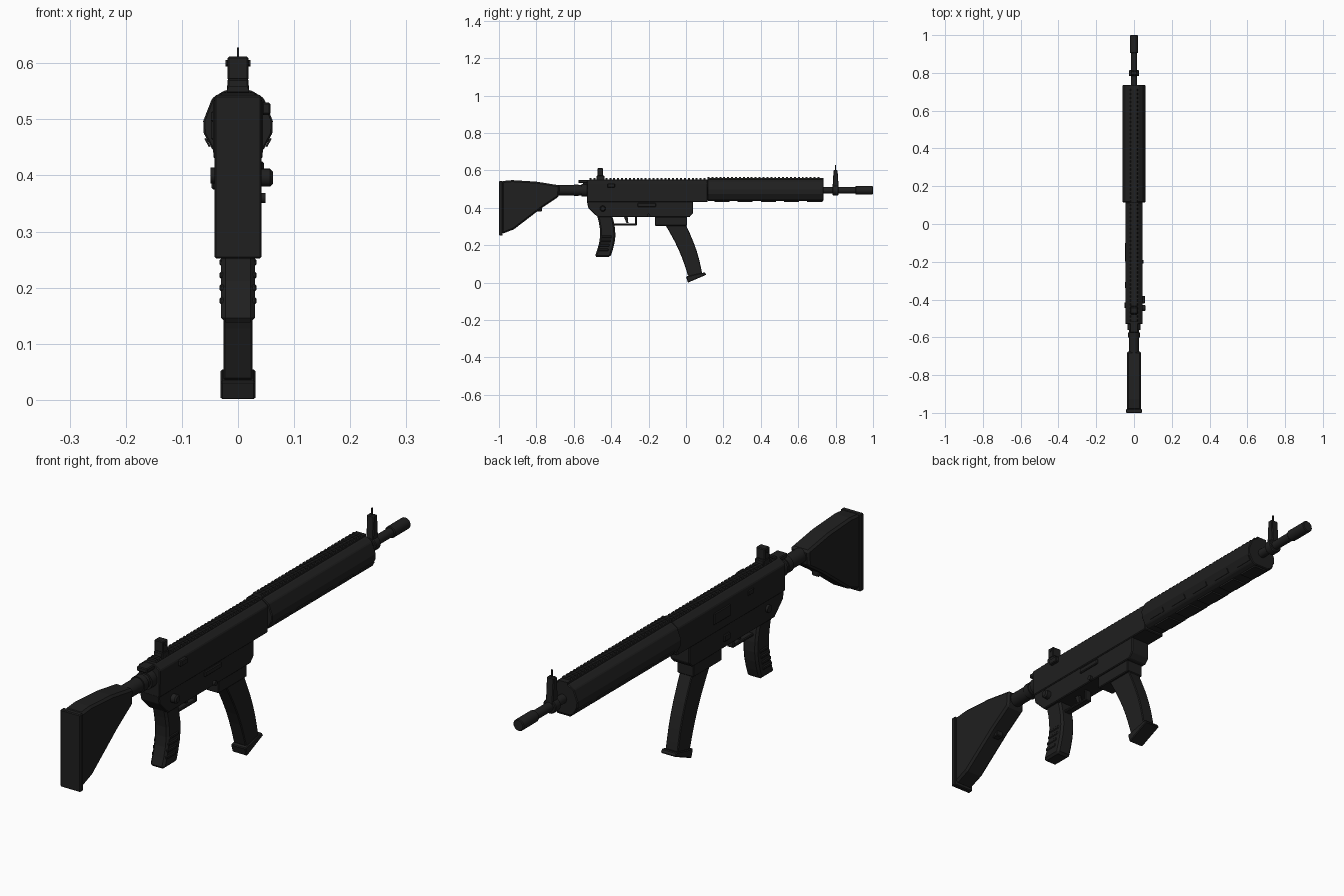
import bpy, bmesh, math
from mathutils import Vector

if "Cube" in bpy.data.objects:
    bpy.data.objects.remove(bpy.data.objects["Cube"], do_unlink=True)

BLACK = bpy.data.materials.new("matte black")
BLACK.use_nodes = True
BLACK.diffuse_color = (.014, .014, .014, 1)
BLACK.node_tree.nodes["Principled BSDF"].inputs["Base Color"].default_value = BLACK.diffuse_color

# Shared dimensions
BORE = .494
FINE = .003
RECEIVER_BACK, RECEIVER_FRONT, HANDGUARD_FRONT = -.53, .115, .735
RAIL_HALF = .02


def dress(ob, name, bevel):
    """Name, colour and optionally chamfer a part."""
    ob.name = ob.data.name = name
    ob.data.materials.append(BLACK)
    if bevel:
        modifier = ob.modifiers.new("chamfer", "BEVEL")
        modifier.width = bevel
        modifier.segments = 1
        modifier.limit_method = "ANGLE"
    return ob


def extrude(bm, points, offset):
    face = bm.faces.new([bm.verts.new(p) for p in points])
    geom = bmesh.ops.extrude_face_region(bm, geom=[face])["geom"]
    verts = [item for item in geom if isinstance(item, bmesh.types.BMVert)]
    bmesh.ops.translate(bm, verts=verts, vec=offset)


def finish(name, bm, bevel=0):
    bmesh.ops.recalc_face_normals(bm, faces=bm.faces)
    mesh = bpy.data.meshes.new(name)
    bm.to_mesh(mesh)
    bm.free()
    ob = bpy.data.objects.new(name, mesh)
    bpy.context.collection.objects.link(ob)
    return dress(ob, name, bevel)


def side(name, outline, half, bevel=FINE, x=0):
    """Side outline (y, z) given a thickness across the model."""
    bm = bmesh.new()
    extrude(bm, [(x - half, y, z) for y, z in outline], Vector((half + half, 0, 0)))
    return finish(name, bm, bevel)


def box(name, half, back, front, low, high, x=0, bevel=FINE):
    corners = [(back, low), (front, low), (front, high), (back, high)]
    return side(name, corners, half, bevel, x)


def section(name, half_outline, back, front, bevel=FINE):
    """Half cross-section (x, z), mirrored and run along the barrel axis."""
    bm = bmesh.new()
    loop = half_outline + [(-x, z) for x, z in reversed(half_outline)]
    extrude(bm, [(x, back, z) for x, z in loop], Vector((0, front - back, 0)))
    return finish(name, bm, bevel)


def bowed(name, top, bottom, widths, bow, half, bevel):
    """Hanging part with a curved centre line and changing width."""
    steps = 6
    rear, fore = [], []
    for i in range(steps + 1):
        t = i / steps
        centre = Vector(top).lerp(Vector(bottom), t)
        centre.x += bow * math.sin(math.pi * t)
        reach = (widths[0] + (widths[1] - widths[0]) * t) / 2
        rear.append((centre.x - reach, centre.y))
        fore.append((centre.x + reach, centre.y))
    return side(name, rear + fore[::-1], half, bevel)


def round_part(name, radius, centre, length, turn, bevel=0):
    bpy.ops.mesh.primitive_cylinder_add(vertices=20, radius=radius, depth=length,
                                        location=centre, rotation=turn)
    bpy.ops.object.shade_smooth_by_angle(angle=math.radians(35))
    return dress(bpy.context.object, name, bevel)


def tube(name, radius, back, front, bevel=0):
    """Round part on the barrel axis."""
    centre = (0, (back + front) / 2, BORE)
    return round_part(name, radius, centre, front - back, (math.pi / 2, 0, 0), bevel)


def pin(name, radius, x, y, z, length, bevel=0):
    """Round part lying across the model."""
    return round_part(name, radius, (x, y, z), length, (0, math.pi / 2, 0), bevel)


def rail(name, back, front, base, top, pitch=.021):
    """Toothed sight rail."""
    bm = bmesh.new()
    root, run = top - .007, front - back
    extrude(bm, [(-RAIL_HALF, back, base), (RAIL_HALF, back, base),
                 (RAIL_HALF, back, root), (-RAIL_HALF, back, root)], Vector((0, run, 0)))
    crest = RAIL_HALF * .8
    for i in range(int(run / pitch)):
        y = back + i * pitch
        extrude(bm, [(-RAIL_HALF, y, root), (RAIL_HALF, y, root), (crest, y, top), (-crest, y, top)],
                Vector((0, pitch / 2, 0)))
    return finish(name, bm)


# Shoulder stock, butt pad and buffer tube
side("stock", [(-.985, .26), (-.92, .285), (-.77, .4), (-.68, .46), (-.675, .52),
               (-.8, .54), (-.93, .548), (-.985, .543)], .038, .008)
box("butt_pad", .042, -1, -.98, .252, .543)
box("stock_latch", .015, -.81, -.77, .38, .41)
tube("buffer_tube", .027, -.69, RECEIVER_BACK)
tube("buffer_collar", .031, -.6, -.575)
tube("buffer_nut", .034, -.56, -.52)

# Receiver
section("upper_receiver", [(.044, .43), (.045, .532), (.022, .55)], RECEIVER_BACK, RECEIVER_FRONT)
side("lower_receiver", [(RECEIVER_BACK, .435), (-.523, .4), (-.472, .35), (.018, .35),
                        (.037, .37), (.037, .435)], .04)
box("magazine_well", .035, -.165, .005, .304, .352)
box("charging_handle", .022, -.575, -.52, .532, .549)
box("charging_latch", .012, -.55, -.525, .51, .535)

# Handguard with ribs below and raised vent rims on the lower slopes
section("handguard", [(.03, .437), (.045, .445), (.061, .475), (.062, .497), (.046, .538), (.023, .552)],
        RECEIVER_FRONT, HANDGUARD_FRONT)
pitch = (HANDGUARD_FRONT - RECEIVER_FRONT) / 5
for i in range(5):
    start = RECEIVER_FRONT + (i + .3) * pitch
    end = start + pitch * .65
    box(f"bottom_rib_{i + 1}", .028, start, end, .431, .44, bevel=0)
    for label, sign in (("left", 1), ("right", -1)):
        low, high = Vector((sign * .049, start, .452)), Vector((sign * .057, start, .467))
        run = Vector((0, end - start, 0))
        bm = bmesh.new()
        extrude(bm, [low, high, high + run, low + run], Vector((sign * FINE, 0, -FINE / 2)))
        finish(f"{label}_vent_rim_{i + 1}", bm)

# Toothed top rails
rail("rear_rail", -.515, RECEIVER_FRONT, .54, .559)
rail("front_rail", RECEIVER_FRONT, HANDGUARD_FRONT, .545, .566)

# Barrel and muzzle
tube("barrel", .017, HANDGUARD_FRONT - RAIL_HALF, .92)
tube("sight_collar", .027, .783, .815, FINE)
tube("muzzle_device", .022, .905, 1, FINE)

# Sights
side("front_sight", [(.783, .5), (.817, .5), (.81, .602), (.789, .602)], .015)
box("front_sight_post", .002, .797, .802, .6, .628, bevel=0)
box("rear_sight_base", .019, -.478, -.435, .545, .572)
box("rear_sight", .019, -.473, -.443, .57, .612)
pin("rear_sight_pin", .006, 0, -.458, .6, .044)

# Pistol grip with side ribs
bowed("grip", (-.435, .36), (-.446, .138), (.08, .084), .022, .03, .008)
for i in range(4):
    low, back = .17 + i * .023, -.47 + i * .006
    box(f"grip_rib_{i + 1}", .033, back, back + .055, low, low + .013)

# Trigger and guard
box("trigger_guard_bow", .014, -.385, -.262, .306, .317)
box("trigger_guard_front", .014, -.272, -.262, .31, .352)
side("trigger", [(-.332, .352), (-.312, .352), (-.308, .318), (-.318, .318)], .006, 0)

# Curved magazine and floor plate
bowed("magazine", (-.056, .31), (.05, .036), (.11, .078), .012, .026, FINE)
side("magazine_floor", [(0, .033), (.1, .055), (.108, .042), (.01, 0)], .031, FINE)

# Controls on the left
box("left_catch", .008, -.42, -.38, .508, .53, x=.05)
box("bolt_release", .006, -.26, -.16, .405, .425, x=.04)
pin("left_knob", .016, .048, -.445, .396, .028, .005)
pin("left_pin", .009, .04, -.2, .36, .018)

# Controls on the right
box("port_cover", .004, -.2, -.1, .463, .507, x=-.044)
box("right_latch", .004, -.34, -.305, .495, .515, x=-.044)
box("magazine_button", .006, -.2, -.165, .375, .4, x=-.041)
pin("right_selector", .014, -.042, -.43, .4, .014)
